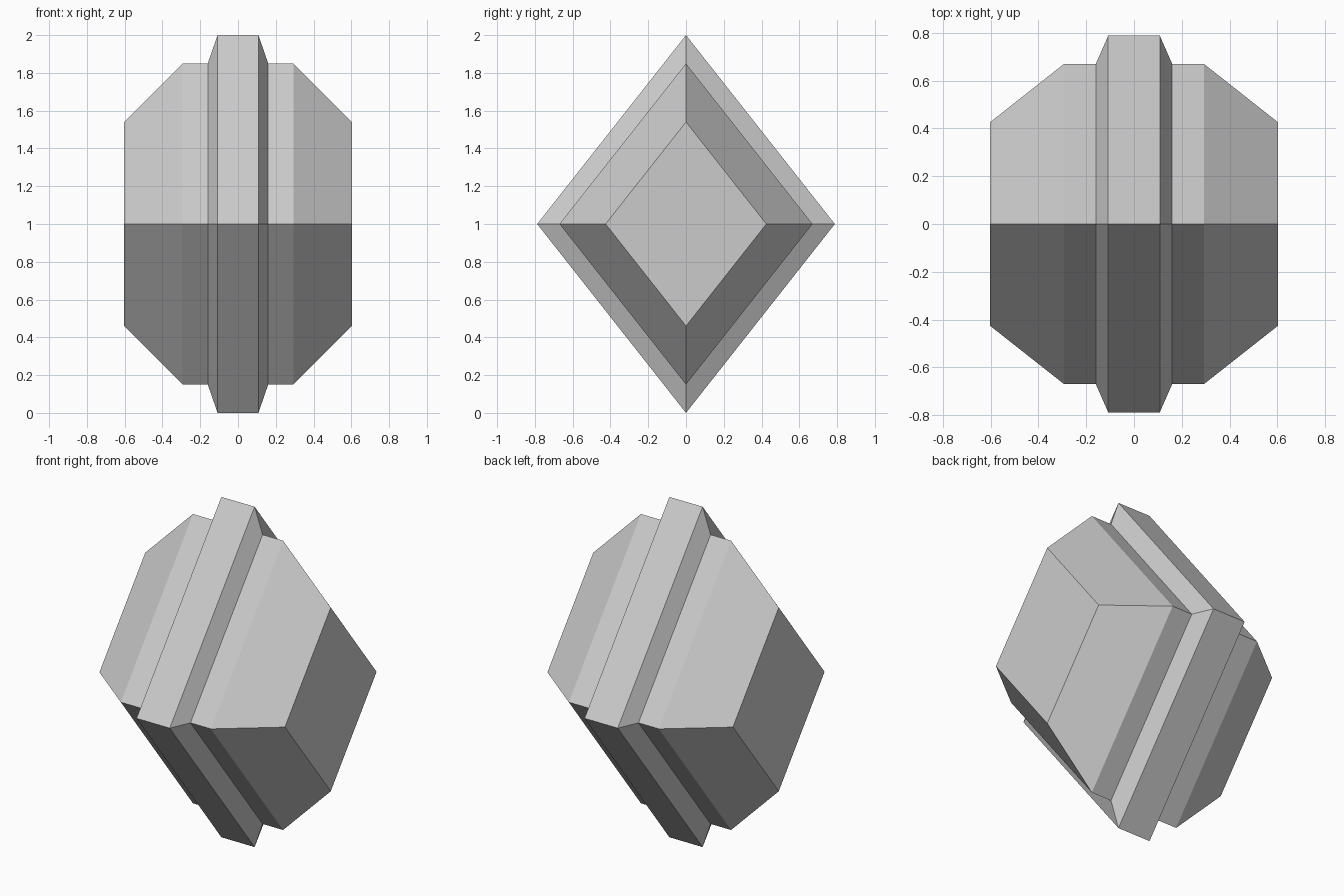
import bpy
import bmesh

if "Cube" in bpy.data.objects:
    bpy.data.objects.remove(bpy.data.objects["Cube"])

WIDTH_RATIO = 0.788  # diamond half-width (y) per unit of half-height (z)


def diamond_loft(name, stations):
    """Skin diamond sections given as (x, half height), closed at both ends."""
    bm = bmesh.new()
    rings = []
    for x, h in stations:
        w = h * WIDTH_RATIO
        rings.append([bm.verts.new((x, y, 1 + z))
                      for y, z in ((w, 0), (0, h), (-w, 0), (0, -h))])
    for a, b in zip(rings, rings[1:]):
        for i in range(4):
            j = (i + 1) % 4
            bm.faces.new((a[i], a[j], b[j], b[i]))
    bm.faces.new(rings[0])
    bm.faces.new(rings[-1])
    bmesh.ops.recalc_face_normals(bm, faces=bm.faces)
    mesh = bpy.data.meshes.new(name)
    bm.to_mesh(mesh)
    bm.free()
    obj = bpy.data.objects.new(name, mesh)
    bpy.context.collection.objects.link(obj)
    return obj


# Half profile from the end cap, over the chamfer, up to the raised centre band
half = [(0.603, 0.54), (0.293, 0.85), (0.16, 0.85), (0.108, 1.0)]
profile = [(-x, h) for x, h in half] + half[::-1]

# Faceted diamond body with its raised band
diamond_body = diamond_loft("diamond_body", profile)
